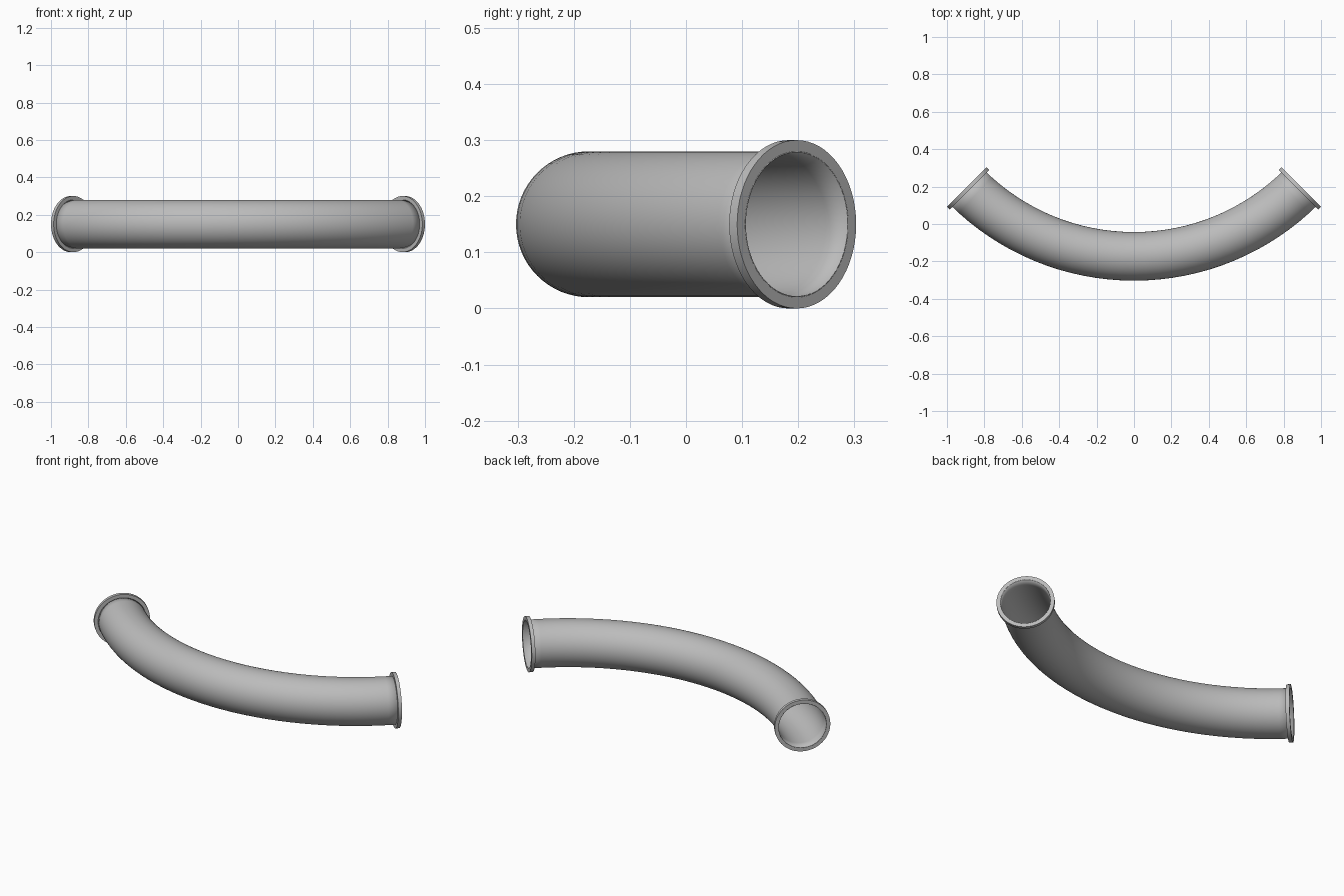
import bpy, bmesh
from math import pi, radians, sin, cos
from mathutils import Matrix, Vector

cube = bpy.data.objects.get("Cube")
if cube:
    bpy.data.objects.remove(cube, do_unlink=True)

BEND = 1.264           # bend radius of the centre line
CENTRE = Vector((0, BEND - 0.173, 0.15))
PIPE, FLANGE = 0.13, 0.15
THICK = 0.02           # flange thickness
SIDES = 64

steel = bpy.data.materials.new("grey_steel")
steel.use_nodes = True
grey = (0.5, 0.5, 0.5, 1)
steel.diffuse_color = grey
steel.node_tree.nodes["Principled BSDF"].inputs["Base Color"].default_value = grey


def finish(bm, name):
    bmesh.ops.remove_doubles(bm, verts=bm.verts, dist=1e-5)
    bmesh.ops.recalc_face_normals(bm, faces=bm.faces)
    mesh = bpy.data.meshes.new(name)
    bm.to_mesh(mesh)
    bm.free()
    mesh.materials.append(steel)
    obj = bpy.data.objects.new(name, mesh)
    bpy.context.collection.objects.link(obj)
    bpy.ops.object.select_all(action='DESELECT')
    obj.select_set(True)
    bpy.context.view_layer.objects.active = obj
    bpy.ops.object.shade_smooth_by_angle(angle=radians(35))
    return obj


# Pipe: a circle swept through a quarter turn, with a thin wall
bm = bmesh.new()
start = Matrix.Translation(CENTRE) @ Matrix.Rotation(-pi / 4, 4, 'Z') \
    @ Matrix.Translation((0, -BEND, 0)) @ Matrix.Rotation(pi / 2, 4, 'Y')
bmesh.ops.create_circle(bm, segments=SIDES, radius=PIPE, matrix=start)
bmesh.ops.spin(bm, geom=bm.verts[:] + bm.edges[:], cent=CENTRE,
               axis=(0, 0, 1), angle=pi / 2, steps=32)
pipe = finish(bm, "bent_pipe")
wall = pipe.modifiers.new("wall", 'SOLIDIFY')
wall.thickness = 0.002
wall.offset = -1

# Flanges: a rectangular section revolved around the pipe axis at each end
for name, side in (("left_flange", 1), ("right_flange", -1)):
    bm = bmesh.new()
    section = [(-THICK, PIPE), (0, PIPE), (0, FLANGE), (-THICK, FLANGE)]
    verts = [bm.verts.new((x * side, 0, r)) for x, r in section]
    edges = [bm.edges.new((verts[i], verts[i - 1])) for i in range(4)]
    bmesh.ops.spin(bm, geom=verts + edges, cent=(0, 0, 0), axis=(1, 0, 0),
                   angle=2 * pi, steps=SIDES)
    bm.transform(Matrix.Translation(CENTRE) @ Matrix.Rotation(side * pi / 4, 4, 'Z')
                 @ Matrix.Translation((0, -BEND, 0)))
    finish(bm, name)
